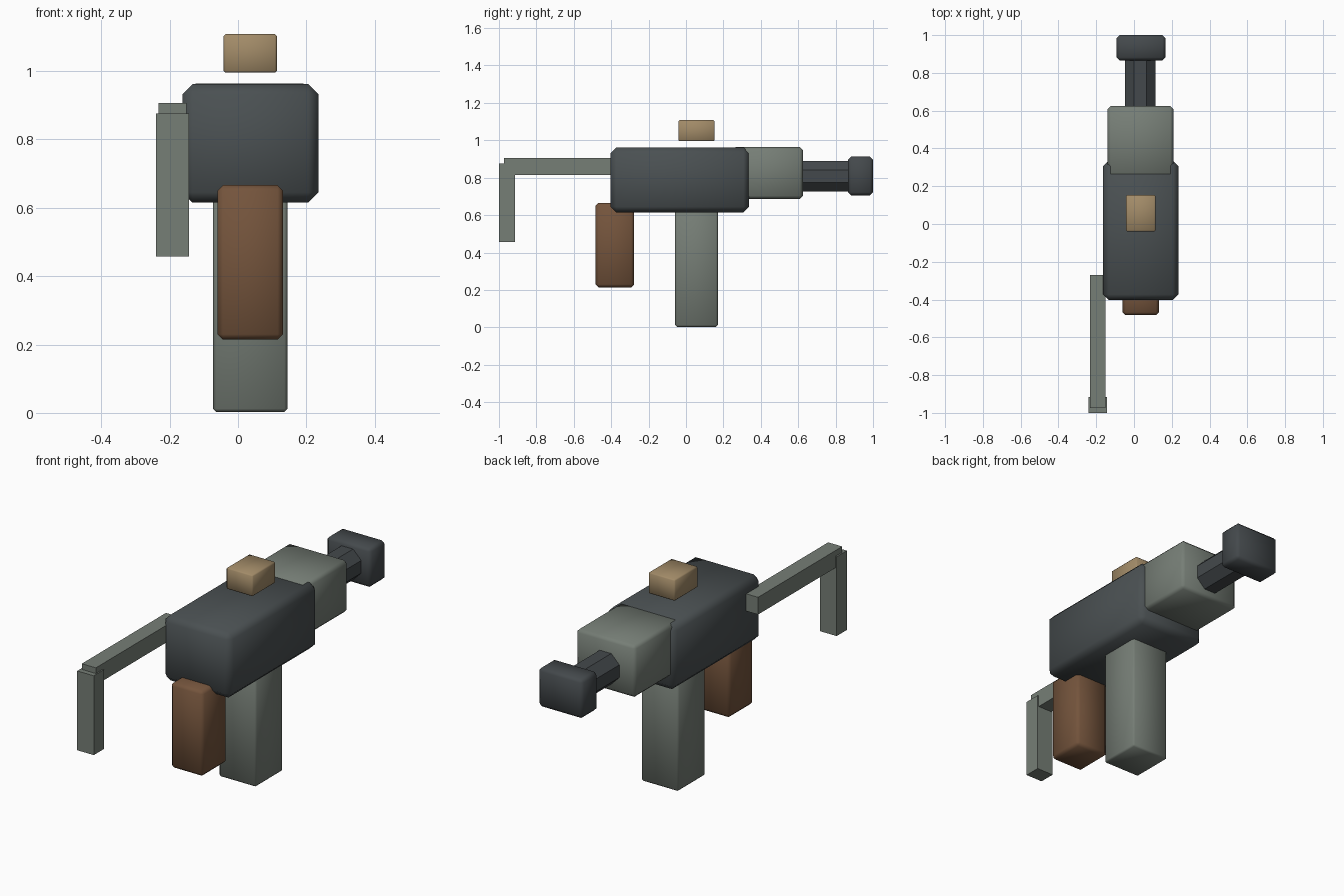
import bpy, bmesh, math
from mathutils import Matrix

if "Cube" in bpy.data.objects:
    bpy.data.objects.remove(bpy.data.objects["Cube"])


def material(name, r, g, b):
    m = bpy.data.materials.new(name)
    lin = [((c / 255 + 0.055) / 1.055) ** 2.4 for c in (r, g, b)]
    m.diffuse_color = (*lin, 1.0)
    m.use_nodes = True
    m.node_tree.nodes["Principled BSDF"].inputs["Base Color"].default_value = m.diffuse_color
    return m


DARK = material("dark_gunmetal", 74, 80, 82)
MUZZLE = material("muzzle_gunmetal", 68, 73, 76)
GREY = material("grey_green", 118, 126, 118)
WOOD = material("brown_wood", 116, 84, 60)
TAN = material("tan", 162, 139, 104)


def finish(name, bm, mat, bevel=0.0):
    mesh = bpy.data.meshes.new(name)
    bm.to_mesh(mesh)
    bm.free()
    ob = bpy.data.objects.new(name, mesh)
    bpy.context.collection.objects.link(ob)
    mesh.materials.append(mat)
    if bevel:
        mod = ob.modifiers.new("chamfer", "BEVEL")
        mod.width = bevel
        mod.segments = 1
        bpy.ops.object.select_all(action="DESELECT")
        ob.select_set(True)
        bpy.context.view_layer.objects.active = ob
        bpy.ops.object.modifier_apply(modifier=mod.name)
        bpy.ops.object.shade_smooth_by_angle(angle=math.radians(50))
    return ob


def box(name, mat, x, y, z, bevel=0.0):
    """Box spanning the given (low, high) ranges, with chamfered edges."""
    bm = bmesh.new()
    bmesh.ops.create_cube(bm, size=1)
    for v in bm.verts:
        for i, (lo, hi) in enumerate((x, y, z)):
            v.co[i] = hi if v.co[i] > 0 else lo
    return finish(name, bm, mat, bevel)


# Main body and front housing
box("receiver", DARK, (-0.163, 0.235), (-0.403, 0.337), (0.615, 0.962), 0.03)
box("handguard", GREY, (-0.14, 0.208), (0.25, 0.625), (0.687, 0.963), 0.016)

# Eight-sided barrel with flats facing up and sideways
bm = bmesh.new()
radius = 0.081 / math.cos(math.pi / 8)
bmesh.ops.create_cone(bm, cap_ends=True, segments=8, radius1=radius,
                      radius2=radius, depth=0.32)
turn = Matrix.Rotation(math.pi / 2, 4, "X") @ Matrix.Rotation(math.pi / 8, 4, "Z")
angles = sorted(round(math.degrees(math.atan2(v.co.y, v.co.x)) % 45, 1) for v in bm.verts)
if abs(angles[0] - 22.5) < 1:
    turn = Matrix.Rotation(math.pi / 2, 4, "X")
bmesh.ops.transform(bm, verts=bm.verts, matrix=Matrix.Translation((0.033, 0.74, 0.808)) @ turn)
finish("barrel", bm, MUZZLE)
box("muzzle_block", MUZZLE, (-0.093, 0.167), (0.866, 1.0), (0.706, 0.913), 0.016)

# Grip, magazine and sight
box("rear_grip", WOOD, (-0.06, 0.132), (-0.483, -0.277), (0.214, 0.666), 0.016)
box("magazine", GREY, (-0.073, 0.145), (-0.058, 0.17), (0.003, 0.70), 0.009)
box("sight", TAN, (-0.042, 0.114), (-0.04, 0.153), (0.995, 1.108), 0.006)

# Side-folding stock
box("stock_strut", GREY, (-0.232, -0.15), (-0.973, -0.27), (0.815, 0.906))
box("stock_butt", GREY, (-0.24, -0.143), (-1.0, -0.915), (0.457, 0.876))
